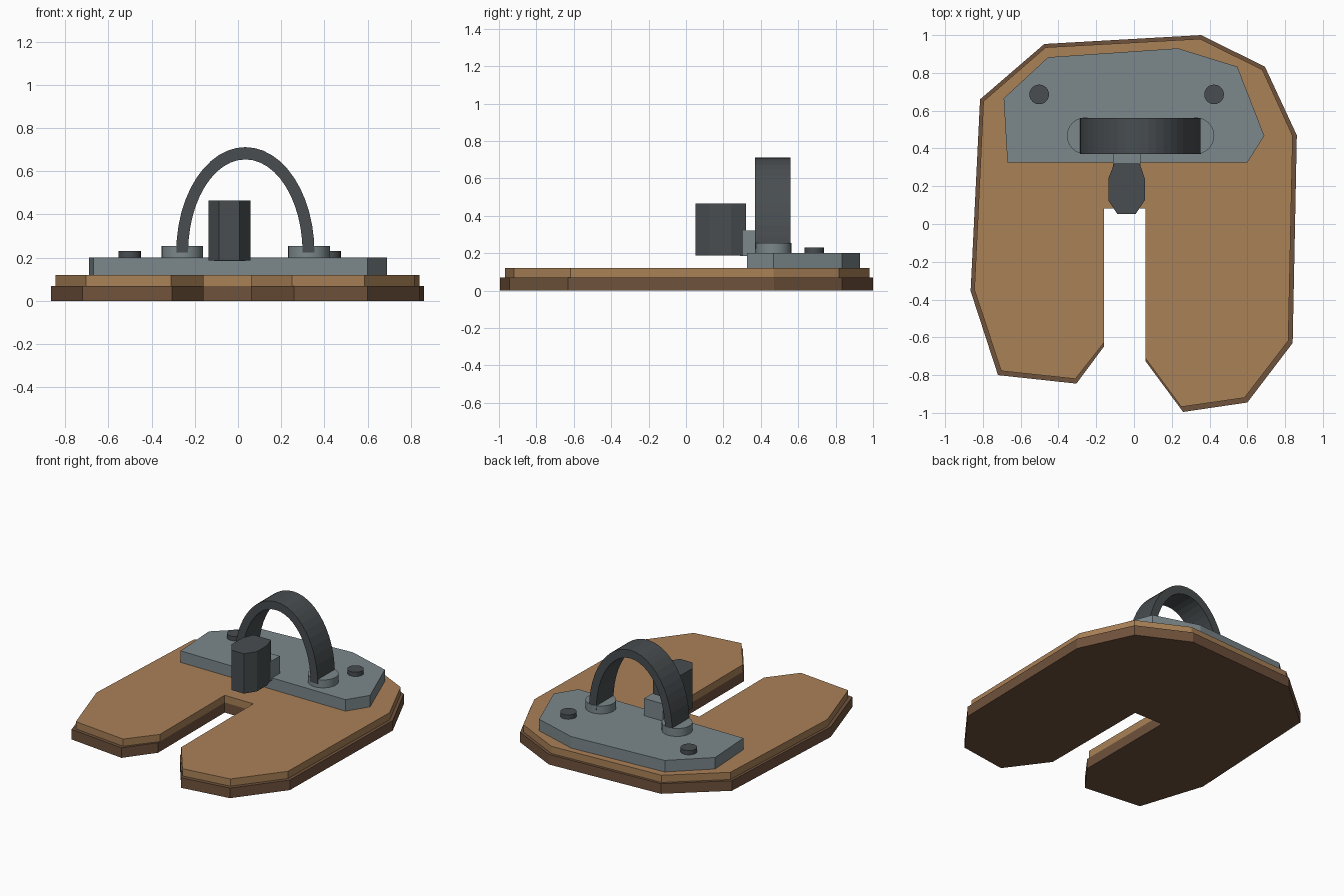
import bpy, bmesh, math

if "Cube" in bpy.data.objects:
    bpy.data.objects.remove(bpy.data.objects["Cube"])


def material(name, rgb):
    m = bpy.data.materials.new(name)
    m.diffuse_color = (*rgb, 1)
    m.use_nodes = True
    m.node_tree.nodes["Principled BSDF"].inputs["Base Color"].default_value = m.diffuse_color
    return m


LEATHER = material("tan_leather", (0.40, 0.22, 0.095))
SOLE = material("dark_leather", (0.16, 0.085, 0.045))
STEEL = material("steel", (0.20, 0.245, 0.26))
IRON = material("dark_iron", (0.065, 0.075, 0.08))


def finish(name, bm, mat, smooth=False):
    bmesh.ops.recalc_face_normals(bm, faces=bm.faces[:])
    me = bpy.data.meshes.new(name)
    bm.to_mesh(me)
    bm.free()
    me.materials.append(mat)
    ob = bpy.data.objects.new(name, me)
    bpy.context.collection.objects.link(ob)
    if smooth:
        bpy.ops.object.select_all(action='DESELECT')
        ob.select_set(True)
        bpy.context.view_layer.objects.active = ob
        bpy.ops.object.shade_smooth_by_angle(angle=math.radians(30))
    return ob


def prism(name, outline, z0, z1, mat, smooth=False):
    """Extrude an outline in the ground plane from z0 up to z1."""
    bm = bmesh.new()
    face = bm.faces.new([bm.verts.new((x, y, z0)) for x, y in outline])
    top = bmesh.ops.extrude_face_region(bm, geom=[face], use_keep_orig=True)["geom"]
    bmesh.ops.translate(bm, vec=(0, 0, z1 - z0),
                        verts=[v for v in top if isinstance(v, bmesh.types.BMVert)])
    return finish(name, bm, mat, smooth)


def disc(name, x, y, r, z0, z1, mat, n=24):
    ring = [(x + r * math.cos(2 * math.pi * i / n), y + r * math.sin(2 * math.pi * i / n))
            for i in range(n)]
    return prism(name, ring, z0, z1, mat, True)


# two stacked leather layers with a slot cut in from the front
prism("base_sole", [
    (0.355, 1.0), (-0.475, 0.953), (-0.815, 0.66), (-0.865, -0.355), (-0.72, -0.80),
    (-0.305, -0.845), (-0.16, -0.65), (-0.16, 0.082), (0.06, 0.082), (0.06, -0.725),
    (0.26, -0.995), (0.60, -0.945), (0.84, -0.63), (0.862, 0.47), (0.693, 0.833)],
    0, 0.07, SOLE)
prism("base_top", [
    (0.35, 0.98), (-0.468, 0.935), (-0.797, 0.65), (-0.845, -0.348), (-0.703, -0.778),
    (-0.31, -0.82), (-0.16, -0.63), (-0.16, 0.082), (0.06, 0.082), (0.06, -0.71),
    (0.25, -0.968), (0.585, -0.92), (0.817, -0.618), (0.84, 0.467), (0.68, 0.817)],
    0.07, 0.12, LEATHER)

# metal plate
prism("mounting_plate", [
    (-0.69, 0.665), (-0.455, 0.883), (0.233, 0.93), (0.547, 0.833), (0.69, 0.467),
    (0.60, 0.325), (-0.67, 0.325)], 0.12, 0.20, STEEL)

# rivets and arch sockets
for side, rx, sx in (("left", -0.502, -0.258), ("right", 0.424, 0.328)):
    disc("rivet_" + side, rx, 0.686, 0.052, 0.20, 0.23, IRON)
    disc("arch_socket_" + side, sx, 0.467, 0.097, 0.20, 0.255, STEEL)

# half-ellipse flat strap arch
N, CX, CZ = 24, 0.034, 0.225
bm = bmesh.new()
rows = []
for i in range(N + 1):
    a = math.pi * i / N
    rows.append([bm.verts.new((CX + rx * math.cos(a), y, CZ + rz * math.sin(a)))
                 for rx, rz, y in ((0.32, 0.487, 0.37), (0.32, 0.487, 0.56),
                                   (0.265, 0.43, 0.56), (0.265, 0.43, 0.37))])
for a, b in zip(rows, rows[1:]):
    for k in range(4):
        j = (k + 1) % 4
        bm.faces.new((a[k], a[j], b[j], b[k]))
bm.faces.new(rows[0])
bm.faces.new(rows[-1][::-1])
finish("arch_strap", bm, IRON)

# neck bracket carrying the faceted block over the slot
prism("block_bracket", [(-0.11, 0.29), (0.035, 0.29), (0.035, 0.41), (-0.11, 0.41)],
      0.185, 0.32, STEEL)
prism("faceted_block", [
    (-0.105, 0.32), (0.03, 0.32), (0.057, 0.24), (0.057, 0.125), (0.008, 0.052),
    (-0.088, 0.052), (-0.136, 0.125), (-0.136, 0.24)], 0.188, 0.465, IRON)
